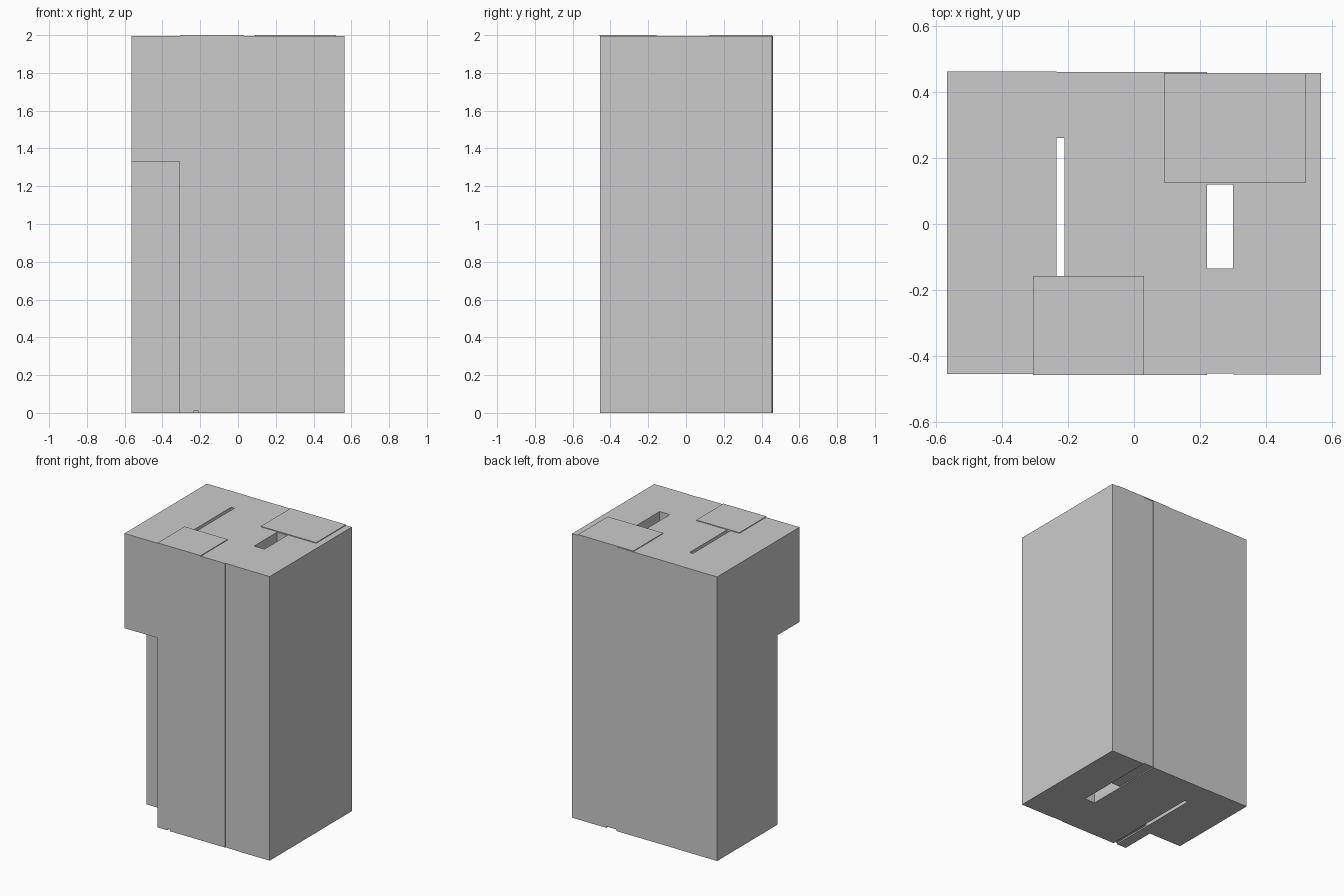
import bpy
import bmesh

if "Cube" in bpy.data.objects:
    bpy.data.objects.remove(bpy.data.objects["Cube"])

BODY_TOP = 1.995


def prism(name, plan, z0, z1):
    """Extrude a counter-clockwise plan outline from z0 to z1."""
    bm = bmesh.new()
    base = bm.faces.new([bm.verts.new((x, y, z0)) for x, y in plan])
    res = bmesh.ops.extrude_face_region(bm, geom=[base], use_keep_orig=True)
    top = [v for v in res["geom"] if isinstance(v, bmesh.types.BMVert)]
    bmesh.ops.translate(bm, verts=top, vec=(0, 0, z1 - z0))
    bmesh.ops.recalc_face_normals(bm, faces=bm.faces)
    mesh = bpy.data.meshes.new(name)
    bm.to_mesh(mesh)
    bm.free()
    obj = bpy.data.objects.new(name, mesh)
    bpy.context.collection.objects.link(obj)
    return obj


def block(name, x0, x1, y0, y1, z0, z1):
    return prism(name, [(x0, y0), (x1, y0), (x1, y1), (x0, y1)], z0, z1)


# Left slab: front corner notched away below the overhang
prism("left_slab_lower",
      [(-0.565, -0.21), (-0.31, -0.21), (-0.31, -0.453),
       (-0.235, -0.453), (-0.235, 0.461), (-0.565, 0.461)], 0, 1.33)
block("left_slab_overhang", -0.565, -0.235, -0.453, 0.461, 1.33, BODY_TOP)

# Middle and right slabs
block("middle_slab", -0.21, 0.22, -0.456, 0.459, 0, BODY_TOP)
block("right_slab", 0.30, 0.565, -0.455, 0.456, 0, BODY_TOP)

# Infill walls closing the gaps, leaving two open vertical shafts
block("left_gap_front_wall", -0.235, -0.21, -0.453, -0.157, 0.01, BODY_TOP)
block("left_gap_back_wall", -0.235, -0.21, 0.26, 0.459, 0, BODY_TOP)
block("right_gap_front_wall", 0.22, 0.30, -0.452, -0.135, 0, BODY_TOP)
block("right_gap_back_wall", 0.22, 0.30, 0.12, 0.453, 0.008, BODY_TOP)

# Thin plates on the roof
block("front_roof_plate", -0.305, 0.03, -0.457, -0.157, BODY_TOP, 2.0)
block("back_roof_plate", 0.09, 0.52, 0.125, 0.456, BODY_TOP, 2.0)
